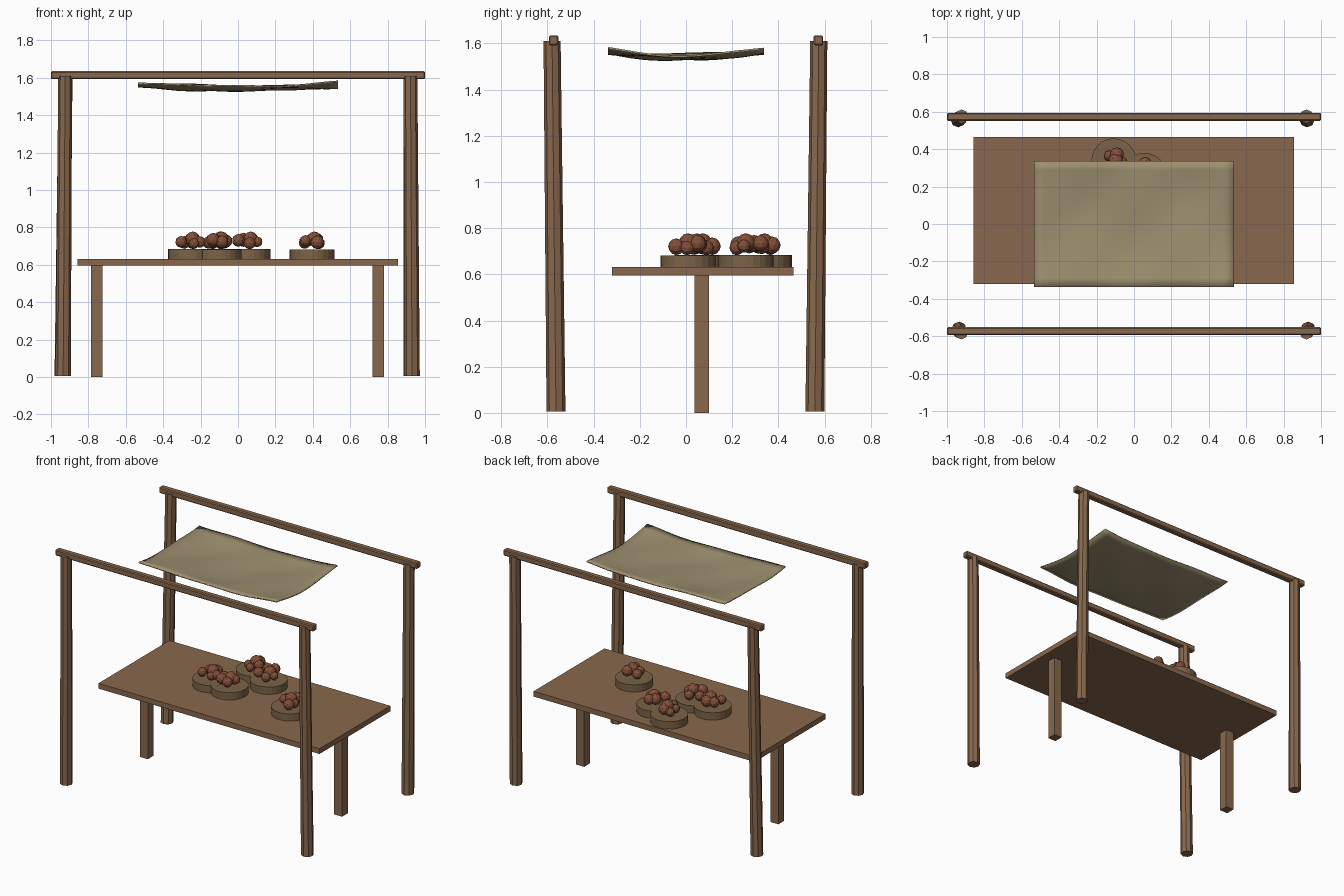
import bpy, bmesh, math, random
from mathutils import Vector

random.seed(4)
cube = bpy.data.objects.get("Cube")
if cube:
    bpy.data.objects.remove(cube, do_unlink=True)


def material(name, rgb):
    m = bpy.data.materials.new(name)
    m.use_nodes = True
    m.diffuse_color = (*rgb, 1)
    m.node_tree.nodes["Principled BSDF"].inputs["Base Color"].default_value = (*rgb, 1)
    return m


WOOD = material("brown wood", (0.25, 0.14, 0.075))
CLOTH = material("tan cloth", (0.34, 0.275, 0.16))
BASKET = material("woven basket", (0.2, 0.125, 0.065))
FRUIT = material("red brown fruit", (0.23, 0.08, 0.042))


def make(name, bm, mat, smooth=False):
    me = bpy.data.meshes.new(name)
    bm.normal_update()
    for f in bm.faces:
        f.smooth = smooth
    bm.to_mesh(me)
    bm.free()
    me.materials.append(mat)
    ob = bpy.data.objects.new(name, me)
    bpy.context.collection.objects.link(ob)
    return ob


def box(name, lo, hi, bevel=0.0):
    lo, hi = Vector(lo), Vector(hi)
    bm = bmesh.new()
    bmesh.ops.create_cube(bm, size=1)
    for v in bm.verts:
        v.co = (lo + hi) / 2 + v.co * (hi - lo)
    if bevel:
        bmesh.ops.bevel(bm, geom=bm.edges[:], offset=bevel, segments=1, affect='EDGES')
    return make(name, bm, WOOD)


def cylinder(name, bottom, top, r1, r2, sides, mat):
    # the end caps stay level while the axis may lean
    bm = bmesh.new()
    bmesh.ops.create_cone(bm, cap_ends=True, segments=sides, radius1=r1, radius2=r2, depth=1)
    bottom, top = Vector(bottom), Vector(top)
    for v in bm.verts:
        axis = bottom.lerp(top, v.co.z + 0.5)
        v.co = Vector((v.co.x + axis.x, v.co.y + axis.y, axis.z))
    return make(name, bm, mat)


# Leaning posts
posts = {
    "front_right": ((-0.935, -0.563), (-0.924, -0.58)),
    "front_left": ((0.931, -0.563), (0.922, -0.58)),
    "back_right": ((-0.94, 0.558), (-0.922, 0.575)),
    "back_left": ((0.925, 0.558), (0.922, 0.575)),
}
for name, (foot, head) in posts.items():
    cylinder(name + "_post", (*foot, 0.005), (*head, 1.61), 0.041, 0.037, 8, WOOD)

# Long top rails
for name, y in (("front_rail", -0.573), ("back_rail", 0.573)):
    box(name, (-1, y - 0.021, 1.592), (1, y + 0.021, 1.635), 0.006)

# Table
box("table_top", (-0.857, -0.32, 0.595), (0.855, 0.465, 0.632))
for name, x in (("right_table_leg", -0.755), ("left_table_leg", 0.75)):
    box(name, (x - 0.031, 0.036, 0), (x + 0.031, 0.1, 0.6))

# Sagging cloth
bm = bmesh.new()
bmesh.ops.create_grid(bm, x_segments=20, y_segments=14, size=1)
for v in bm.verts:
    u, w = v.co.x, v.co.y
    ripple = 0.004 * math.sin(5 * u + 3 * w) + 0.003 * math.sin(4 * w - 7 * u)
    v.co = (0.535 * u, 0.337 * w, 1.532 + 0.018 * u * u + 0.024 * w * w + ripple)
cloth = make("cloth_canopy", bm, CLOTH, smooth=True)
solid = cloth.modifiers.new("thickness", 'SOLIDIFY')
solid.thickness = 0.008
solid.offset = 0

# Baskets, each with a heap of fruit
baskets = [(0.395, 0.01), (-0.1, 0.05), (-0.255, 0.07), (0.055, 0.26), (-0.108, 0.338)]
for i, (x, y) in enumerate(baskets):
    cylinder(f"basket_{i + 1}", (x, y, 0.63), (x, y, 0.682 + 0.0005 * i), 0.12, 0.12, 24, BASKET)
    bm = bmesh.new()
    for k in range(6):
        a = math.tau * k / 5 + random.uniform(-0.3, 0.3)
        d = random.uniform(0.035, 0.065)
        r = random.uniform(0.028, 0.038)
        z = 0.68 + r + random.uniform(0, 0.02)
        if k == 5:
            d, r, z = 0.012, 0.04, 0.738
        made = bmesh.ops.create_icosphere(bm, subdivisions=2, radius=r)
        centre = (x + d * math.cos(a), y + d * math.sin(a), z)
        bmesh.ops.translate(bm, verts=made["verts"], vec=centre)
    make(f"fruit_heap_{i + 1}", bm, FRUIT)
